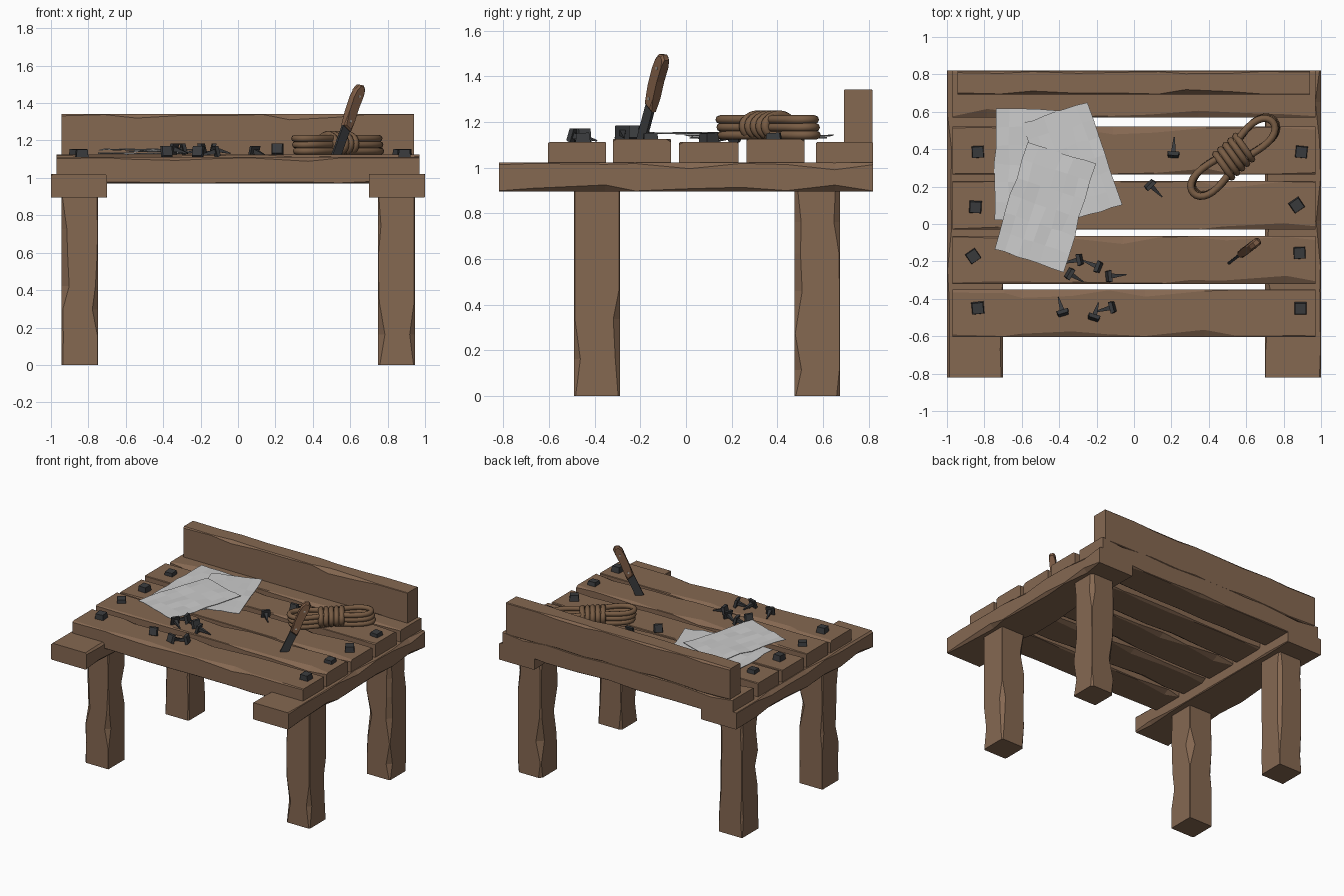
import bpy, bmesh, math, random
from mathutils import Vector, Matrix

if "Cube" in bpy.data.objects:
    bpy.data.objects.remove(bpy.data.objects["Cube"])

random.seed(7)


def material(name, rgb):
    m = bpy.data.materials.new(name)
    m.diffuse_color = (*rgb, 1)
    m.use_nodes = True
    m.node_tree.nodes["Principled BSDF"].inputs["Base Color"].default_value = m.diffuse_color
    return m


WOOD = material("worn wood", (0.235, 0.138, 0.083))
IRON = material("dark iron", (0.042, 0.044, 0.047))
PAPER = material("grey paper", (0.60, 0.60, 0.60))
ROPE = material("brown rope", (0.19, 0.108, 0.058))
GRIP = material("knife handle wood", (0.21, 0.108, 0.06))
RIVET = material("pale rivet", (0.45, 0.42, 0.38))


def finish(bm, name, mat, smooth=False):
    bmesh.ops.recalc_face_normals(bm, faces=bm.faces)
    for f in bm.faces:
        f.smooth = smooth
    me = bpy.data.meshes.new(name)
    bm.to_mesh(me)
    bm.free()
    me.materials.append(mat)
    ob = bpy.data.objects.new(name, me)
    bpy.context.collection.objects.link(ob)
    return ob


def bridge(bm, rings, closed=False):
    n = len(rings[0])
    pairs = list(zip(rings, rings[1:])) + ([(rings[-1], rings[0])] if closed else [])
    for a, b in pairs:
        for i in range(n):
            j = (i + 1) % n
            bm.faces.new((a[i], a[j], b[j], b[i]))
    if not closed:
        bm.faces.new(rings[0])
        bm.faces.new(rings[-1])


def board(name, lo, hi, axis, cuts=6, chip=(0.03, 0.03)):
    """Box whose long edges are chipped by a random amount at each ring."""
    u, v = [i for i in range(3) if i != axis]
    c = [(a + b) / 2 for a, b in zip(lo, hi)]
    h = [(b - a) / 2 for a, b in zip(lo, hi)]
    bm = bmesh.new()
    rings = []
    for k in range(cuts + 2):
        end = k in (0, cuts + 1)
        t = k / (cuts + 1) + (0 if end else random.uniform(-0.3, 0.3) / (cuts + 1))
        ring = []
        for s, w in ((1, 1), (-1, 1), (-1, -1), (1, -1)):
            r = random.random() ** 2.5 * (0.4 if end else 1)
            a, b = 0.003 + chip[0] * r, 0.003 + chip[1] * r
            pair = [(s * h[u], w * (h[v] - b)), (s * (h[u] - a), w * h[v])]
            for p, q in (pair if s * w > 0 else pair[::-1]):
                co = [0, 0, 0]
                co[axis] = lo[axis] + t * 2 * h[axis]
                co[u], co[v] = c[u] + p, c[v] + q
                ring.append(bm.verts.new(co))
        rings.append(ring)
    bridge(bm, rings)
    return finish(bm, name, WOOD)


# legs and side beams
for side, s in (("left", -1), ("right", 1)):
    x0, x1 = sorted((s * 0.748, s * 0.945))
    for end, y in (("front", -0.49), ("back", 0.475)):
        board(f"{end}_{side}_leg", (x0, y, 0), (x1, y + 0.2, 0.91), 2, 5, (0.045, 0.045))
    x0, x1 = sorted((s * 0.70, s * 1.0))
    board(f"{side}_beam", (x0, -0.82, 0.895), (x1, 0.82, 1.022), 1, 7, (0.03, 0.03))

# table planks and back board
tops = (1.112, 1.125, 1.112, 1.125, 1.112)
for i, (y0, y1) in enumerate(((-0.605, -0.35), (-0.32, -0.065), (-0.03, 0.23),
                              (0.265, 0.52), (0.57, 0.82))):
    board(f"table_plank_{i + 1}", (-0.97, y0, 0.97), (0.97, y1, tops[i]), 0, 8, (0.045, 0.025))
board("back_board", (-0.945, 0.692, 1.10), (0.942, 0.818, 1.342), 0, 8, (0.025, 0.03))

# square nail heads holding the planks
for i, (x, y, a) in enumerate(((-0.835, 0.385, 0.05), (-0.848, 0.09, -0.05), (-0.86, -0.172, 0.6),
                               (-0.835, -0.45, 0.1), (0.895, 0.385, -0.1), (0.87, 0.1, 0.6),
                               (0.885, -0.155, 0.05), (0.89, -0.452, 0.0))):
    bm = bmesh.new()
    bmesh.ops.create_cube(bm, size=1)
    for v in bm.verts:
        k = 0.058 if v.co.z > 0 else 0.066
        v.co = Vector((v.co.x * k, v.co.y * k, v.co.z * 0.045))
    bmesh.ops.transform(bm, verts=bm.verts, matrix=Matrix.Translation((x, y, 1.13)) @
                        Matrix.Rotation(a, 4, 'Z') @ Matrix.Rotation(0.06, 4, 'X'))
    finish(bm, f"nail_head_{i + 1}", IRON)

# loose nails: head position, then tip position
for i, (hx, hy, tx, ty) in enumerate((
        (-0.29, -0.19, -0.385, -0.21), (-0.19, -0.23, -0.275, -0.195), (-0.345, -0.265, -0.27, -0.31),
        (-0.135, -0.28, -0.04, -0.27), (-0.38, -0.475, -0.405, -0.39), (-0.215, -0.50, -0.19, -0.42),
        (-0.115, -0.445, -0.21, -0.47), (0.21, 0.37, 0.215, 0.465), (0.085, 0.21, 0.15, 0.145))):
    z = 1.125 if -0.32 < hy < -0.065 or hy > 0.26 else 1.112
    head, tip = Vector((hx, hy, z + 0.031)), Vector((tx, ty, z + 0.006))
    d = (tip - head).normalized()
    s = d.cross(Vector((0, 0, 1))).normalized()
    w = s.cross(d)
    bm = bmesh.new()
    rings = []
    for off, r in ((-0.01, 0.027), (0.01, 0.032), (0.0101, 0.013), ((tip - head).length, 0.003)):
        rings.append([bm.verts.new(head + d * off + s * p * r + w * q * r)
                      for p, q in ((1, 1), (-1, 1), (-1, -1), (1, -1))])
    bridge(bm, rings)
    finish(bm, f"loose_nail_{i + 1}", IRON)

# paper sheets, slightly crumpled
sheets = (((-0.74, 0.62), (-0.745, 0.02), (-0.30, 0.02), (-0.30, 0.61), 1.131),
          ((-0.60, 0.54), (-0.42, 0.0), (-0.06, 0.10), (-0.25, 0.65), 1.141),
          ((-0.57, 0.44), (-0.75, -0.13), (-0.38, -0.255), (-0.20, 0.32), 1.151))
for i, (a, b, c, d, z) in enumerate(sheets):
    a, b, c, d = (Vector((*p, z)) for p in (a, b, c, d))
    bm = bmesh.new()
    n = 6
    grid = []
    for j in range(n + 1):
        for k in range(n + 1):
            p = a.lerp(b, j / n).lerp(d.lerp(c, j / n), k / n)
            jit = random.uniform(-0.006, 0.006)
            grid.append(bm.verts.new(p + Vector((jit, -jit, random.uniform(-0.002, 0.006)))))
    for j in range(n):
        for k in range(n):
            q = j * (n + 1) + k
            bm.faces.new((grid[q], grid[q + n + 1], grid[q + n + 2], grid[q + 1]))
    ob = finish(bm, f"paper_sheet_{i + 1}", PAPER)
    mod = ob.modifiers.new("thickness", 'SOLIDIFY')
    mod.thickness = 0.003

# rope coil: three stacked loops pinched by five wraps
place = Matrix.Translation((0.533, 0.36, 0)) @ Matrix.Rotation(math.radians(42), 4, 'Z')


def closed_tube(bm, pts, up, r, sides=8):
    rings = []
    for i, p in enumerate(pts):
        t = (pts[(i + 1) % len(pts)] - pts[i - 1]).normalized()
        s = t.cross(up).normalized()
        rings.append([bm.verts.new(place @ (p + r * (s * math.cos(g) + up * math.sin(g))))
                      for g in (2 * math.pi * k / sides for k in range(sides))])
    bridge(bm, rings, True)


bm = bmesh.new()
for layer in range(3):
    pts = []
    for k in range(40):
        g = 2 * math.pi * k / 40
        u = 0.285 * math.cos(g)
        v = math.sin(g) * (0.036 + 0.085 * abs(math.cos(g)) ** 1.2)
        pts.append(Vector((u - 0.006 * (layer - 1), v, 1.143 + 0.034 * layer)))
    closed_tube(bm, pts, Vector((0, 0, 1)), 0.019)
finish(bm, "rope_loops", ROPE, True)
bm = bmesh.new()
for k in range(5):
    pts = []
    for j in range(24):
        g = 2 * math.pi * j / 24
        v = 0.074 * math.cos(g)
        pts.append(Vector(((k - 2) * 0.036 + 0.12 * v, v, 1.182 + 0.05 * math.sin(g))))
    closed_tube(bm, pts, Vector((1, 0, 0)), 0.019)
finish(bm, "rope_wraps", ROPE, True)

# knife stuck in the second plank
axis = Vector((0.135, 0.10, 0.38)).normalized()
thick = Vector((0.6, -0.74, 0)).cross(axis).cross(axis).normalized()
wide = axis.cross(thick)
if wide.x < 0:
    wide, thick = -wide, -thick
frame = Matrix((wide, axis, thick)).transposed().to_4x4()
frame.translation = (0.525, -0.195, 1.12)


def prism(name, profile, depth, mat, bevel=0.0):
    bm = bmesh.new()
    rings = [[bm.verts.new((x, y, z)) for x, y in profile] for z in (-depth / 2, depth / 2)]
    bridge(bm, rings)
    if bevel:
        caps = [e for e in bm.edges if abs(e.verts[0].co.z - e.verts[1].co.z) < 1e-6]
        bmesh.ops.bevel(bm, geom=caps, offset=bevel, segments=1, affect='EDGES')
    bmesh.ops.transform(bm, verts=bm.verts, matrix=frame)
    return finish(bm, name, mat)


prism("knife_blade", [(-0.028, -0.02), (0.01, -0.04), (0.027, 0.0), (0.027, 0.18), (-0.027, 0.18)],
      0.014, IRON)
prism("knife_handle", [(-0.027, 0.165), (0.03, 0.15), (0.027, 0.21), (0.023, 0.29), (0.026, 0.36),
                       (0.027, 0.395), (0.008, 0.413), (-0.02, 0.405), (-0.035, 0.375),
                       (-0.032, 0.33), (-0.03, 0.25)], 0.042, GRIP, 0.009)
for i, y in enumerate((0.2, 0.345)):
    prism(f"knife_rivet_{i + 1}", [(0.007 * math.cos(g * math.pi / 4), y + 0.007 * math.sin(g * math.pi / 4))
                                   for g in range(8)], 0.047, RIVET)
